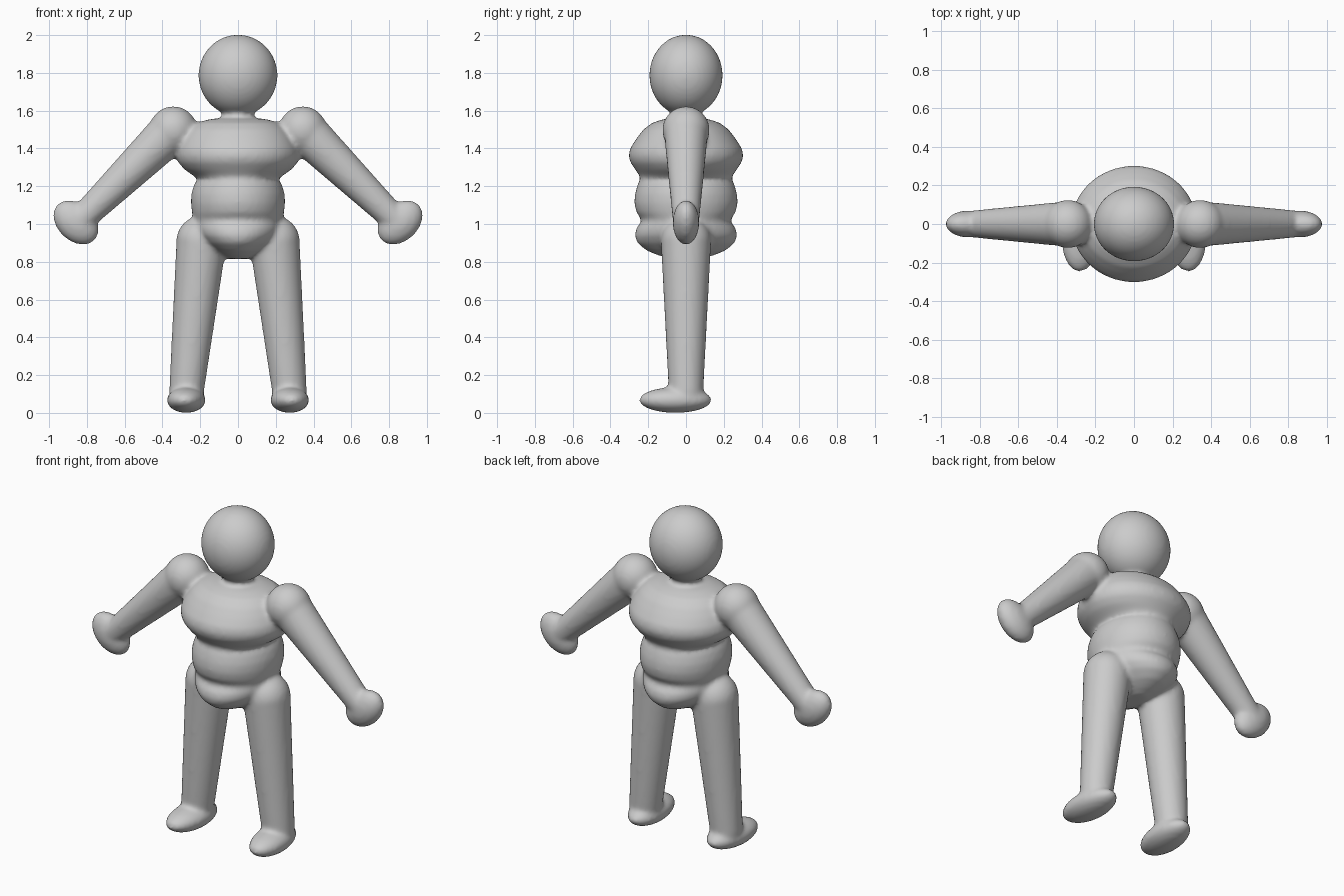
import bpy
import math
from mathutils import Vector, Matrix

if "Cube" in bpy.data.objects:
    bpy.data.objects.remove(bpy.data.objects["Cube"])

grey = bpy.data.materials.new("plain_grey")
grey.diffuse_color = (0.6, 0.6, 0.6, 1)
grey.use_nodes = True
grey.node_tree.nodes["Principled BSDF"].inputs["Base Color"].default_value = grey.diffuse_color
parts = []


def keep(name):
    ob = bpy.context.object
    ob.name = name
    parts.append(ob)
    return ob


def ball(name, loc, radii, rot=(0, 0, 0)):
    bpy.ops.mesh.primitive_uv_sphere_add(segments=48, ring_count=32, location=loc, rotation=rot)
    keep(name).scale = radii


def limb(name, a, b, ra, rb):
    """Tapered tube between two points, with a rounded start."""
    a, b = Vector(a), Vector(b)
    d = b - a
    bpy.ops.mesh.primitive_cone_add(vertices=48, radius1=ra, radius2=rb, depth=d.length,
                                    location=(a + b) / 2,
                                    rotation=d.to_track_quat('Z', 'Y').to_euler())
    keep(name)
    ball(name + "_start", a, (ra,) * 3)
    ball(name + "_end", b, (rb,) * 3)


def torso(name, profile, n=64):
    """Stack of elliptical rings (z, half width, half depth), capped."""
    verts = [(rx * math.cos(t), ry * math.sin(t), z)
             for z, rx, ry in profile
             for t in (2 * math.pi * i / n for i in range(n))]
    faces = [(r * n + i, r * n + (i + 1) % n, (r + 1) * n + (i + 1) % n, (r + 1) * n + i)
             for r in range(len(profile) - 1) for i in range(n)]
    last = (len(profile) - 1) * n
    faces += [tuple(reversed(range(n))), tuple(range(last, last + n))]
    me = bpy.data.meshes.new(name)
    me.from_pydata(verts, [], faces)
    ob = bpy.data.objects.new(name, me)
    bpy.context.collection.objects.link(ob)
    parts.append(ob)


# Head, neck and the three torso rolls
ball("head", (0, 0, 1.787), (0.209, 0.194, 0.215))
limb("neck", (0, 0, 1.50), (0, 0, 1.62), 0.09, 0.08)
torso("torso", [
    (0.815, 0.05, 0.08), (0.835, 0.09, 0.15), (0.86, 0.13, 0.21), (0.90, 0.18, 0.258),
    (0.94, 0.215, 0.272), (0.98, 0.23, 0.262), (1.01, 0.232, 0.238), (1.025, 0.235, 0.236),
    (1.06, 0.243, 0.262), (1.11, 0.249, 0.274), (1.16, 0.247, 0.270), (1.21, 0.232, 0.256),
    (1.238, 0.212, 0.242), (1.255, 0.235, 0.245), (1.29, 0.285, 0.270), (1.325, 0.315, 0.294),
    (1.36, 0.326, 0.304), (1.40, 0.322, 0.296), (1.45, 0.30, 0.264), (1.50, 0.265, 0.226),
    (1.535, 0.22, 0.18), (1.555, 0.15, 0.12), (1.562, 0.07, 0.06)])

for s, side in ((1, "left"), (-1, "right")):
    # Arm with round shoulder and mitten hand
    ball(side + "_shoulder", (s * 0.343, 0, 1.496), (0.127, 0.125, 0.127))
    limb(side + "_arm", (s * 0.375, 0, 1.47), (s * 0.82, 0, 1.035), 0.115, 0.072)
    ball(side + "_hand", (s * 0.858, 0, 1.008), (0.137, 0.07, 0.098), (0, -s * math.radians(43), 0))
    # Leg and foot
    limb(side + "_leg", (s * 0.193, 0, 0.91), (s * 0.272, 0, 0.12), 0.133, 0.092)
    ball(side + "_foot", (s * 0.274, -0.056, 0.068), (0.102, 0.192, 0.068), (0, 0, s * math.radians(4)))

# Melt the parts into one soft body
bpy.ops.object.select_all(action='DESELECT')
for ob in parts:
    ob.select_set(True)
bpy.context.view_layer.objects.active = parts[0]
bpy.ops.object.join()
body = bpy.context.object
body.name = "body"
bpy.ops.object.transform_apply(location=True, rotation=True, scale=True)
remesh = body.modifiers.new("blend", 'REMESH')
remesh.mode = 'VOXEL'
remesh.voxel_size = 0.013
soften = body.modifiers.new("soften", 'SMOOTH')
soften.factor = 0.5
soften.iterations = 8
for m in ("blend", "soften"):
    bpy.ops.object.modifier_apply(modifier=m)
body.data.materials.clear()
body.data.materials.append(grey)
bpy.ops.object.shade_smooth()
